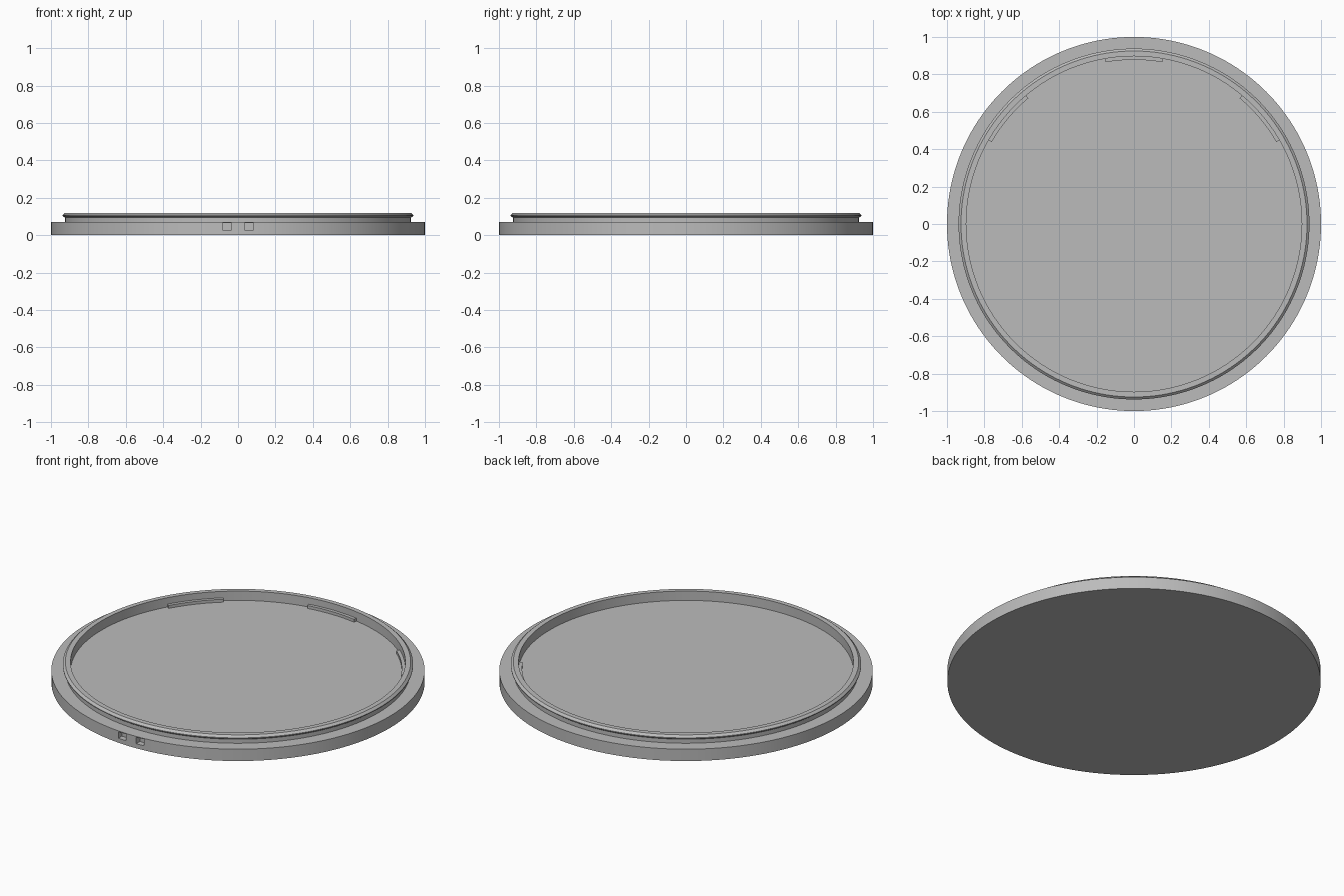
import bpy, bmesh
from math import radians, cos, sin, pi
from mathutils import Matrix

if "Cube" in bpy.data.objects:
    bpy.data.objects.remove(bpy.data.objects["Cube"], do_unlink=True)

SEGMENTS = 160
FLOOR_Z = 0.065
WALL_R = 0.897

grey = bpy.data.materials.new("mid grey")
grey.use_nodes = True
grey.diffuse_color = (0.5, 0.5, 0.5, 1)
grey.node_tree.nodes["Principled BSDF"].inputs["Base Color"].default_value = grey.diffuse_color


def revolve(name, profile, start, angle, steps):
    """Sweep an (r, z) profile about z; a part turn gets end caps."""
    bm = bmesh.new()
    full = angle >= 2 * pi - 1e-6
    closed = profile[0][0] > 0
    rot = Matrix.Rotation(start, 3, "Z")
    verts = [bm.verts.new(rot @ Matrix.Identity(3) @ Matrix.Rotation(0, 3, "Z").col[0] * r) for r, z in profile]
    for v, (r, z) in zip(verts, profile):
        v.co = (r * cos(start), r * sin(start), z)
    edges = [bm.edges.new(pair) for pair in zip(verts, verts[1:])]
    if closed:
        edges.append(bm.edges.new((verts[-1], verts[0])))
    result = bmesh.ops.spin(bm, geom=verts + edges, cent=(0, 0, 0), axis=(0, 0, 1),
                            angle=angle, steps=steps)
    if not full:
        end = [g for g in result["geom_last"] if isinstance(g, bmesh.types.BMVert)]
        bm.faces.new(verts)
        bmesh.ops.contextual_create(bm, geom=end)
    bmesh.ops.remove_doubles(bm, verts=bm.verts, dist=1e-5)
    bmesh.ops.recalc_face_normals(bm, faces=bm.faces)
    mesh = bpy.data.meshes.new(name)
    bm.to_mesh(mesh)
    bm.free()
    obj = bpy.data.objects.new(name, mesh)
    bpy.context.collection.objects.link(obj)
    mesh.materials.append(grey)
    return obj


def smooth(obj):
    bpy.ops.object.select_all(action="DESELECT")
    obj.select_set(True)
    bpy.context.view_layer.objects.active = obj
    bpy.ops.object.shade_smooth_by_angle(angle=radians(25))


# Lid: flat disc, raised rim with a snap bead, recessed floor
lid = revolve("lid", [(0, 0), (1, 0), (1, 0.07), (0.925, 0.07), (0.925, 0.094),
                      (0.938, 0.103), (0.938, 0.108), (0.925, 0.12), (WALL_R, 0.12),
                      (WALL_R, FLOOR_Z), (0, FLOOR_Z)], 0, 2 * pi, SEGMENTS)

# Two small square slots in the front edge
for side in (-1, 1):
    bpy.ops.mesh.primitive_cube_add(size=1, location=(side * 0.059, -1.0, 0.046))
    cutter = bpy.context.object
    cutter.name = "slot_cutter"
    cutter.scale = (0.05, 0.07, 0.038)
    cutter.hide_render = True
    cutter.data.materials.append(grey)
    cut = lid.modifiers.new("slot", "BOOLEAN")
    cut.operation = "DIFFERENCE"
    cut.solver = "EXACT"
    cut.object = cutter
    bpy.context.view_layer.objects.active = lid
    bpy.ops.object.modifier_apply(modifier=cut.name)
    bpy.data.objects.remove(cutter, do_unlink=True)
smooth(lid)

# Three curved tabs along the inside of the rim
for name, centre in (("left_tab", 40), ("back_tab", 90), ("right_tab", 140)):
    tab = revolve(name, [(0.878, FLOOR_Z - 0.005), (WALL_R + 0.004, FLOOR_Z - 0.005),
                         (WALL_R + 0.004, 0.082), (0.878, 0.082)],
                  radians(centre - 10), radians(20), 12)
    smooth(tab)
